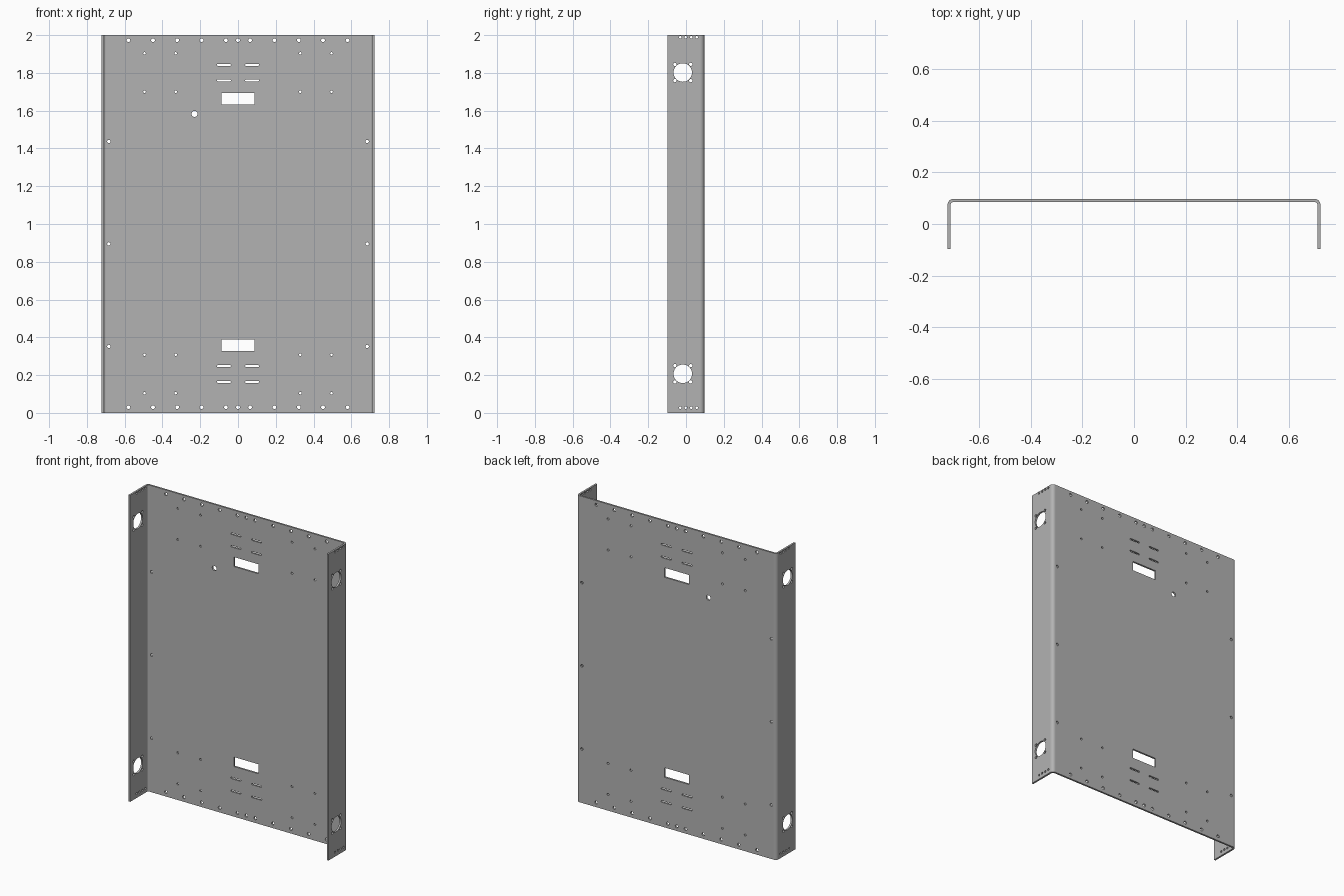
import bpy, bmesh
from math import cos, sin, pi
from mathutils import Vector

if "Cube" in bpy.data.objects:
    bpy.data.objects.remove(bpy.data.objects["Cube"])

W, D, H = 0.722, 0.097, 2.0      # half width, half depth, height
T, R = 0.012, 0.022              # sheet thickness, outer bend radius

steel = bpy.data.materials.new("grey_steel")
steel.use_nodes = True
steel.diffuse_color = (0.45, 0.45, 0.45, 1)
steel.node_tree.nodes["Principled BSDF"].inputs["Base Color"].default_value = (0.45, 0.45, 0.45, 1)


def prism(bm, points, direction):
    """Extrude a closed outline along a direction."""
    face = bm.faces.new([bm.verts.new(p) for p in points])
    new = bmesh.ops.extrude_face_region(bm, geom=[face])["geom"]
    bmesh.ops.translate(bm, vec=direction, verts=[v for v in new if isinstance(v, bmesh.types.BMVert)])


def make_object(name, bm):
    bmesh.ops.recalc_face_normals(bm, faces=bm.faces)
    mesh = bpy.data.meshes.new(name)
    bm.to_mesh(mesh)
    bm.free()
    mesh.materials.append(steel)
    obj = bpy.data.objects.new(name, mesh)
    bpy.context.collection.objects.link(obj)
    return obj


# Bent sheet: U-shaped outline extruded upwards
def bend(radius, side):
    arc = [pi / 2 * i / 8 for i in range(9)]
    return [(side * (W - R + radius * cos(a)), D - R + radius * sin(a), 0) for a in arc]


outer = [(W, -D, 0)] + bend(R, 1) + bend(R, -1)[::-1] + [(-W, -D, 0)]
inner = [(W - T, -D, 0)] + bend(R - T, 1) + bend(R - T, -1)[::-1] + [(T - W, -D, 0)]
bm = bmesh.new()
prism(bm, outer + inner[::-1], (0, 0, H))
panel = make_object("bent_panel", bm)

cut = bmesh.new()


def circle(r, n):
    return [(r * cos(2 * pi * i / n), r * sin(2 * pi * i / n)) for i in range(n)]


def cut_back(x, z, outline):
    prism(cut, [(x + u, D - 0.03, z + v) for u, v in outline], (0, 0.06, 0))


def cut_flanges(y, z, outline):
    for side in (-1, 1):
        prism(cut, [(side * (W - 0.03), y + u, z + v) for u, v in outline], (side * 0.06, 0, 0))


# Fixing holes along the top and bottom edges
for z in (0.03, 1.973):
    cut_back(0, z, circle(0.01, 16))
    for x in (0.064, 0.193, 0.322, 0.45, 0.58):
        for side in (-1, 1):
            cut_back(side * x, z, circle(0.01, 16))

# Small bracket holes and holes down both sides
for side in (-1, 1):
    for x in (0.33, 0.495):
        for z in (0.105, 0.308, 1.7, 1.903):
            cut_back(side * x, z, circle(0.007, 12))
    for z in (0.352, 0.895, 1.437):
        cut_back(side * 0.684, z, circle(0.009, 12))

# Narrow rounded slots
slot = [(u + (0.032 if u >= 0 else -0.032), v) for u, v in circle(0.005, 18)]
for z in (0.164, 0.248, 1.76, 1.842):
    for x in (-0.075, 0.075):
        cut_back(x, z, slot)

# Rectangular windows and the single cable hole
for z in (0.358, 1.663):
    cut_back(0, z, [(-0.088, -0.031), (0.088, -0.031), (0.088, 0.031), (-0.088, 0.031)])
cut_back(-0.23, 1.583, circle(0.016, 20))

# Flange openings with four screw holes each
for z in (0.207, 1.802):
    cut_flanges(-0.017, z, circle(0.049, 40))
    for dy in (-0.042, 0.042):
        for dz in (-0.043, 0.043):
            cut_flanges(-0.017 + dy, z + dz, circle(0.009, 12))

# Flange end holes
for z in (0.028, 1.988):
    for y in (-0.03, -0.001, 0.028, 0.057):
        cut_flanges(y, z, circle(0.007, 12))

cutter = make_object("hole_cutter", cut)
cutter.hide_render = True

# Cut the holes and keep the result as plain geometry
mod = panel.modifiers.new("holes", "BOOLEAN")
mod.object = cutter
mod.solver = "EXACT"
graph = bpy.context.evaluated_depsgraph_get()
result = bpy.data.meshes.new_from_object(panel.evaluated_get(graph))
panel.modifiers.clear()
panel.data = result
bpy.data.objects.remove(cutter)

# Smooth only the curved bends and round hole walls
for poly in panel.data.polygons:
    poly.use_smooth = max(abs(c) for c in poly.normal) < 0.999
bpy.context.view_layer.update()
